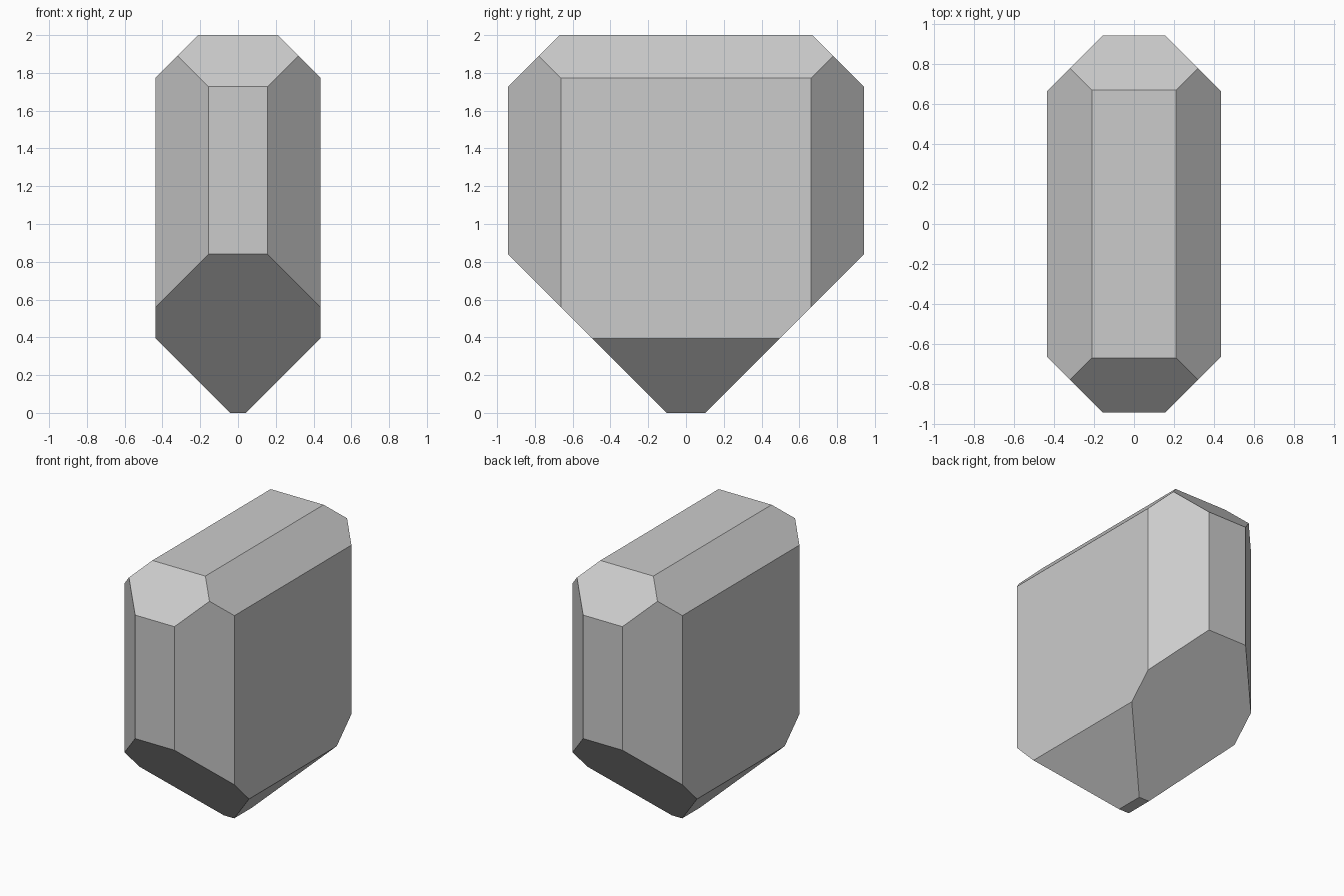
import bpy, bmesh
from mathutils import Vector

if "Cube" in bpy.data.objects:
    bpy.data.objects.remove(bpy.data.objects["Cube"])

HALF_X, HALF_Y, HEIGHT = 0.436, 0.943, 2.0


def slice_off(bm, normal, offset):
    """Remove everything beyond the plane normal . p = offset and cap the cut."""
    n = Vector(normal)
    cut = bmesh.ops.bisect_plane(
        bm, geom=bm.verts[:] + bm.edges[:] + bm.faces[:], dist=1e-6,
        plane_co=n * (offset / n.length_squared), plane_no=n, clear_outer=True)
    rim = [g for g in cut["geom_cut"] if isinstance(g, bmesh.types.BMEdge)]
    bmesh.ops.contextual_create(bm, geom=rim)


# Starting block standing on the ground
bm = bmesh.new()
bmesh.ops.create_cube(bm, size=1)
for v in bm.verts:
    v.co = (v.co.x * 2 * HALF_X, v.co.y * 2 * HALF_Y, (v.co.z + 0.5) * HEIGHT)

for s in (-1, 1):
    # Upright corner facets
    for t in (-1, 1):
        slice_off(bm, (s, t, 0), 1.099)
    # Top bevels
    slice_off(bm, (s, 0, 1), 2.21)
    slice_off(bm, (0, s, 1), 2.67)
    # Long tapering facets of the pointed base
    slice_off(bm, (s, 0, -1), 0.041)
    slice_off(bm, (0, s, -1), 0.102)

bmesh.ops.recalc_face_normals(bm, faces=bm.faces[:])
mesh = bpy.data.meshes.new("faceted_crystal")
bm.to_mesh(mesh)
bm.free()
crystal = bpy.data.objects.new("faceted_crystal", mesh)
bpy.context.collection.objects.link(crystal)
